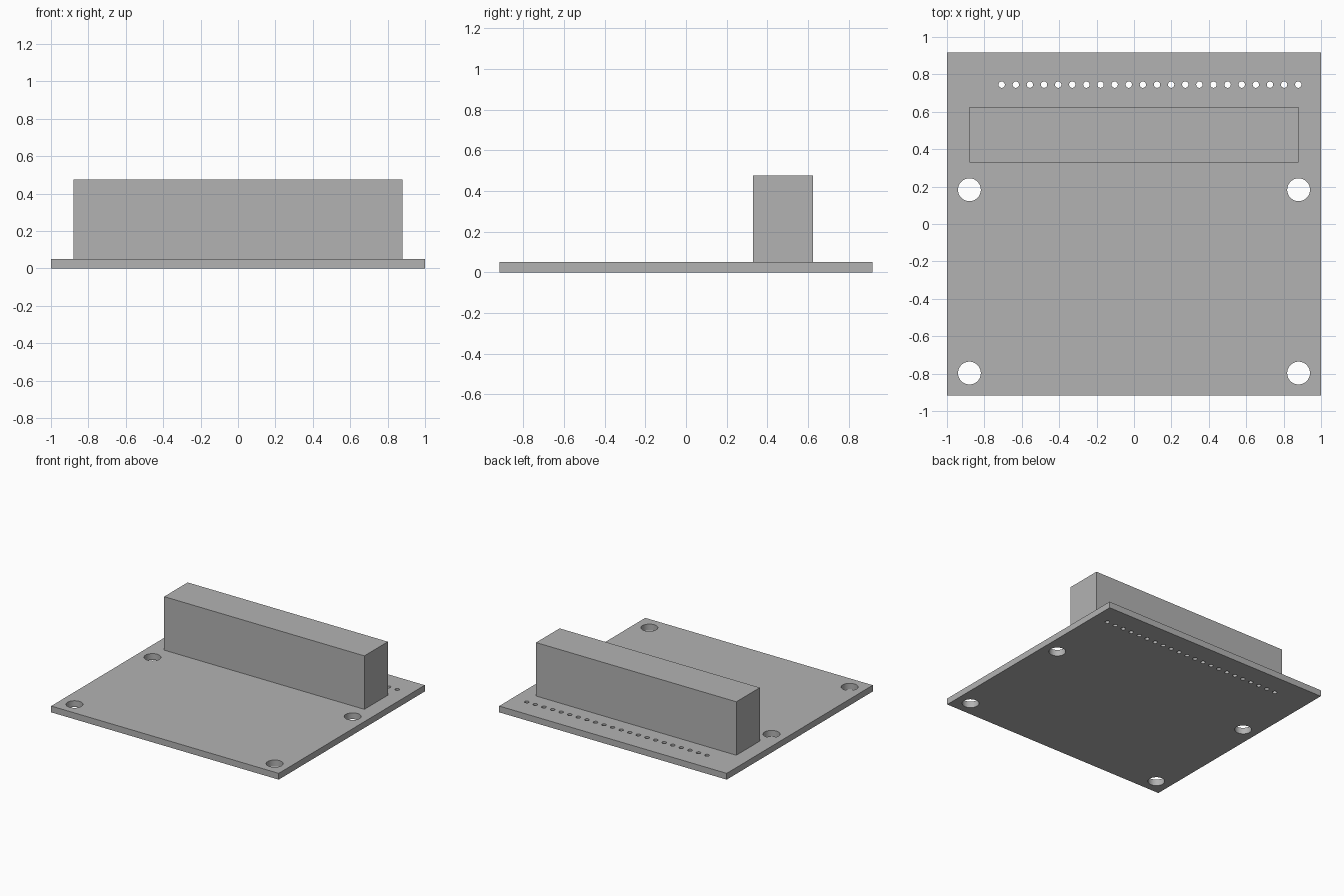
import bpy
import bmesh
from mathutils import Matrix, Vector

old = bpy.data.objects.get("Cube")
if old:
    bpy.data.objects.remove(old, do_unlink=True)

# One plain grey for every part
grey = bpy.data.materials.new("plain_grey")
grey.use_nodes = True
colour = (0.45, 0.45, 0.45, 1)
grey.diffuse_color = colour
grey.node_tree.nodes["Principled BSDF"].inputs["Base Color"].default_value = colour

THICK = 0.05


def make_object(name, bm):
    mesh = bpy.data.meshes.new(name)
    bm.to_mesh(mesh)
    bm.free()
    mesh.materials.append(grey)
    obj = bpy.data.objects.new(name, mesh)
    bpy.context.collection.objects.link(obj)
    return obj


def box(name, low, high):
    low, high = Vector(low), Vector(high)
    bm = bmesh.new()
    place = Matrix.Translation((low + high) / 2) @ Matrix.Diagonal((*(high - low), 1))
    bmesh.ops.create_cube(bm, size=1, matrix=place)
    return make_object(name, bm)


def add_drill(bm, x, y, radius, sides):
    bmesh.ops.create_cone(bm, cap_ends=True, segments=sides, radius1=radius, radius2=radius,
                          depth=4 * THICK, matrix=Matrix.Translation((x, y, THICK / 2)))


# Board and the tall connector block standing on it
board = box("circuit_board", (-1, -0.917, 0), (1, 0.917, THICK))
box("connector_block", (-0.88, 0.33, THICK), (0.88, 0.625, 0.475))

# Four mounting holes and the row of pin holes
drills = bmesh.new()
for x in (-0.88, 0.88):
    for y in (-0.797, 0.183):
        add_drill(drills, x, y, 0.061, 48)
PINS = 22
for i in range(PINS):
    add_drill(drills, 0.878 - i * 0.0755, 0.745, 0.017, 24)
cutter = make_object("hole_cutter", drills)
cutter.hide_render = True

# Cut the holes, then drop the helper
cut = board.modifiers.new("holes", "BOOLEAN")
cut.operation = "DIFFERENCE"
cut.solver = "EXACT"
cut.object = cutter
bpy.context.view_layer.objects.active = board
bpy.ops.object.modifier_apply(modifier=cut.name)
bpy.data.objects.remove(cutter, do_unlink=True)

# Smooth hole walls with crisp rims
bpy.ops.object.select_all(action="DESELECT")
board.select_set(True)
bpy.ops.object.shade_smooth_by_angle()
